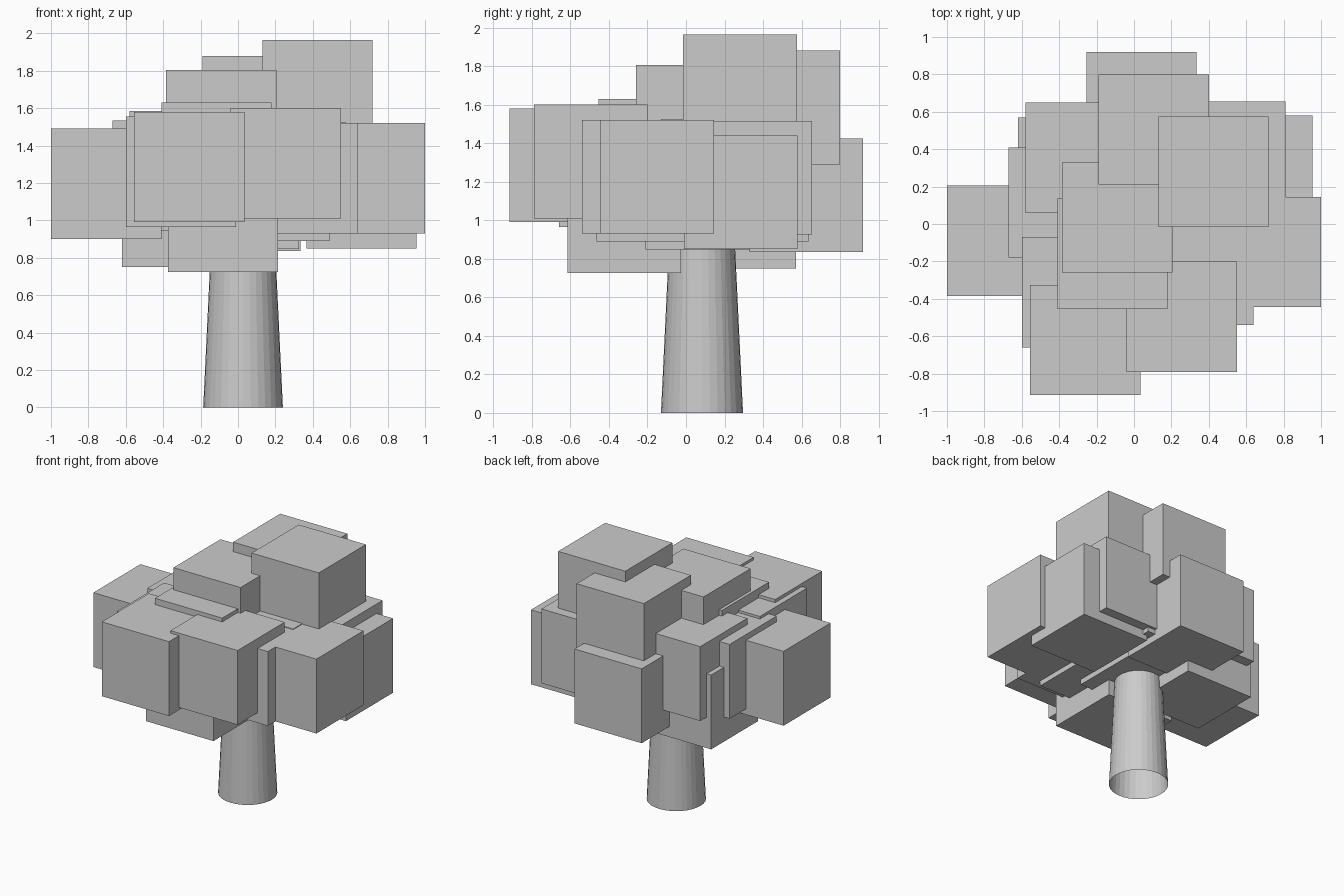
import bpy

SIZE = 0.59  # every foliage block is the same cube

# Lowest corner (x, y, z) of each foliage block
CORNERS = [
    (-1.00, -0.385, 0.90), (0.41, -0.445, 0.93), (0.13, -0.015, 1.375),
    (-0.19, 0.21, 1.29), (-0.385, -0.26, 1.215), (-0.41, -0.455, 1.04),
    (-0.555, -0.915, 0.99), (-0.04, -0.79, 1.01), (-0.375, -0.615, 0.725),
    (-0.62, -0.02, 0.75), (0.365, -0.01, 0.85), (-0.60, -0.66, 0.965),
    (-0.67, -0.18, 0.945), (-0.015, -0.13, 0.935), (-0.58, 0.06, 0.995),
    (0.22, 0.065, 0.925), (-0.255, 0.33, 0.835), (0.05, -0.54, 0.93),
    (-0.10, -0.465, 0.89), (-0.19, 0.045, 0.89), (-0.265, -0.21, 0.848),
]

# Foliage blocks
for i, corner in enumerate(CORNERS):
    centre = [c + SIZE / 2 for c in corner]
    bpy.ops.mesh.primitive_cube_add(size=SIZE, location=centre)
    bpy.context.object.name = f"foliage_block_{i + 1}"

# Tapered, open-ended trunk
HEIGHT = 1.0
bpy.ops.mesh.primitive_cone_add(vertices=32, radius1=0.213, radius2=0.165,
                                depth=HEIGHT, end_fill_type='NOTHING',
                                location=(0.027, 0.083, HEIGHT / 2))
bpy.context.object.name = "trunk"
